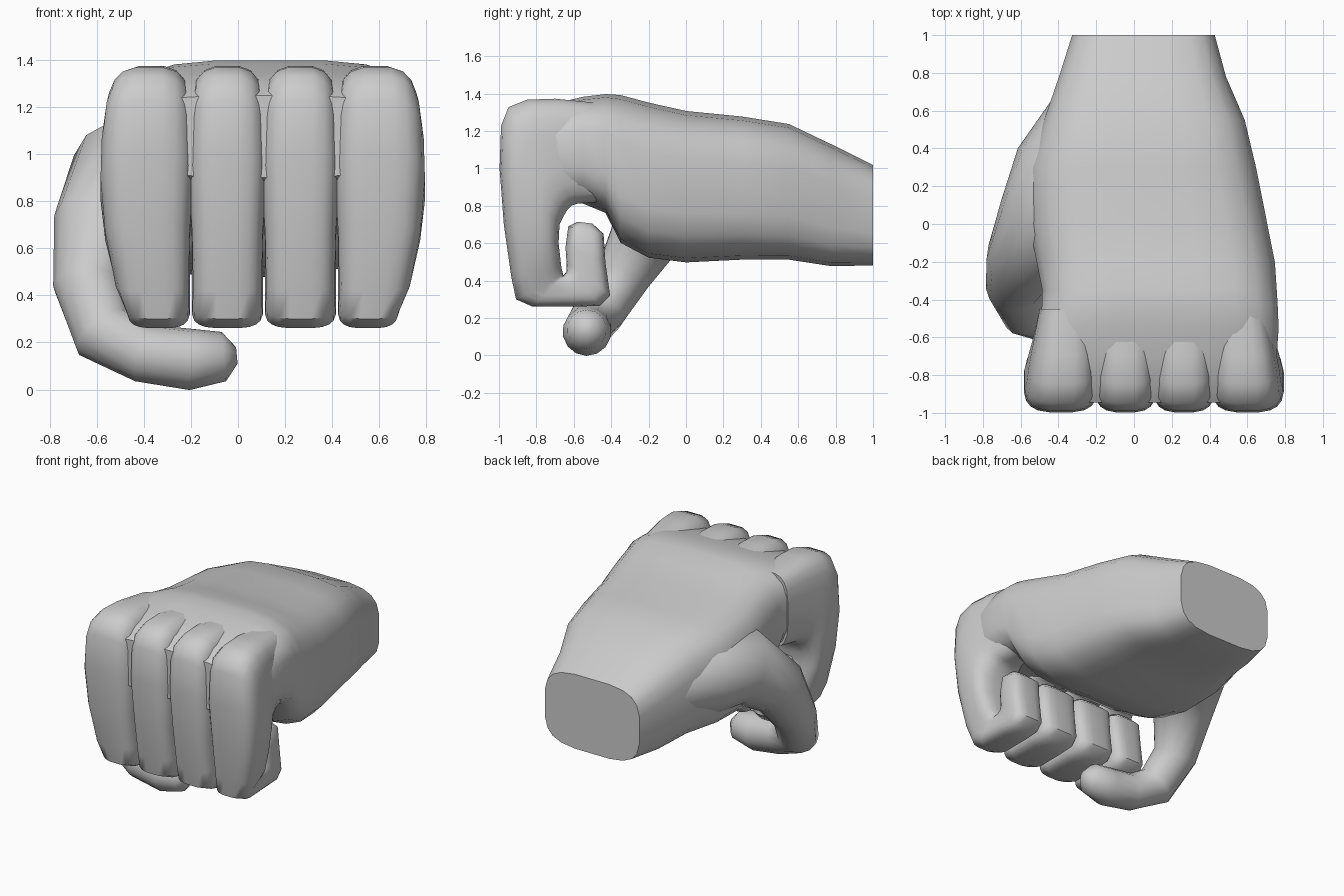
import bpy, bmesh, math
from mathutils import Vector


def loft(name, rings, angle=50):
    """Skin a list of closed rings and cap both ends."""
    bm = bmesh.new()
    loops = [[bm.verts.new(p) for p in r] for r in rings]
    for a, b in zip(loops, loops[1:]):
        n = len(a)
        for i in range(n):
            bm.faces.new((a[i], a[(i + 1) % n], b[(i + 1) % n], b[i]))
    bm.faces.new(loops[0])
    bm.faces.new(loops[-1])
    bmesh.ops.recalc_face_normals(bm, faces=bm.faces)
    me = bpy.data.meshes.new(name)
    bm.to_mesh(me)
    bm.free()
    ob = bpy.data.objects.new(name, me)
    bpy.context.collection.objects.link(ob)
    bpy.ops.object.select_all(action='DESELECT')
    ob.select_set(True)
    bpy.context.view_layer.objects.active = ob
    bpy.ops.object.shade_smooth_by_angle(angle=math.radians(angle))
    return ob


def spow(v, e):
    return math.copysign(abs(v) ** e, v)


def ring(outer, inner, x0, x1, e=0.6, n=20):
    """Rounded box section between two (y, z) points and two x limits."""
    o, i = Vector(outer), Vector(inner)
    mid, half = (o + i) / 2, (o - i) / 2
    pts = []
    for k in range(n):
        t = 2 * math.pi * (k + 0.5) / n
        c, s = spow(math.cos(t), e), spow(math.sin(t), e)
        p = mid + half * s
        pts.append(((x0 + x1) / 2 + (x1 - x0) / 2 * c, p.x, p.y))
    return pts


# Wrist and palm: y, x0, x1, z0, z1
palm = [(1.0, -0.33, 0.43, 0.48, 1.02), (0.78, -0.4, 0.49, 0.475, 1.13),
        (0.55, -0.48, 0.59, 0.51, 1.24), (0.3, -0.56, 0.65, 0.51, 1.28),
        (0.0, -0.56, 0.71, 0.495, 1.31), (-0.2, -0.52, 0.75, 0.52, 1.355),
        (-0.35, -0.49, 0.76, 0.6, 1.395), (-0.43, -0.49, 0.765, 0.76, 1.4),
        (-0.55, -0.52, 0.77, 0.81, 1.385), (-0.7, -0.53, 0.76, 0.81, 1.35),
        (-0.85, -0.5, 0.72, 0.84, 1.31), (-0.945, -0.44, 0.66, 0.9, 1.25)]
loft("palm", [ring((y, z1), (y, z0), x0, x1, 0.55)
              for y, x0, x1, z0, z1 in palm])

# Curled fingers: outer y, z, inner y, z, overlap, sideways bulge
curl = [(-0.45, 1.35, -0.45, 0.82, 0.0, 0.0), (-0.7, 1.375, -0.58, 0.81, 0.005, 0.04),
        (-0.85, 1.37, -0.61, 0.8, 0.008, 0.06), (-0.95, 1.33, -0.63, 0.78, 0.01, 0.07),
        (-0.99, 1.23, -0.65, 0.75, 0.01, 0.08), (-0.998, 1.0, -0.675, 0.7, 0.01, 0.085),
        (-0.975, 0.7, -0.68, 0.6, -0.004, 0.065), (-0.935, 0.42, -0.665, 0.47, -0.008, 0.02),
        (-0.91, 0.3, -0.655, 0.43, -0.006, -0.02), (-0.82, 0.26, -0.65, 0.43, -0.004, -0.03),
        (-0.6, 0.26, -0.64, 0.45, -0.003, -0.04), (-0.46, 0.265, -0.64, 0.47, -0.003, -0.04),
        (-0.405, 0.32, -0.64, 0.5, -0.003, -0.04), (-0.43, 0.5, -0.645, 0.58, -0.003, -0.04),
        (-0.44, 0.65, -0.63, 0.69, -0.006, -0.05), (-0.5, 0.705, -0.58, 0.715, -0.06, -0.09)]
edges = [-0.5, -0.2, 0.11, 0.42, 0.71]
for f, name in enumerate(["index_finger", "middle_finger", "ring_finger", "little_finger"]):
    rings = []
    for oy, oz, iy, iz, lap, bulge in curl:
        x0 = edges[f] - (bulge if f == 0 else lap)
        x1 = edges[f + 1] + (bulge if f == 3 else lap)
        rings.append(ring((oy, oz), (iy, iz), x0, x1, 0.62))
    loft(name, rings)

# Thumb: x, y, z, radius along the centre line
thumb = [(-0.2, 0.65, 0.88, 0.2), (-0.37, 0.3, 0.9, 0.265), (-0.46, 0.02, 0.89, 0.265),
         (-0.59, -0.2, 0.68, 0.2), (-0.635, -0.33, 0.44, 0.15), (-0.57, -0.46, 0.24, 0.14),
         (-0.4, -0.52, 0.155, 0.125), (-0.2, -0.53, 0.128, 0.13),
         (-0.06, -0.53, 0.14, 0.105), (-0.005, -0.53, 0.145, 0.035)]
pts = [Vector(p[:3]) for p in thumb]
rings, side = [], Vector((1, 0, 0))
for k, p in enumerate(pts):
    d = (pts[min(k + 1, len(pts) - 1)] - pts[max(k - 1, 0)]).normalized()
    side = (side - d * side.dot(d)).normalized()
    up = d.cross(side)
    r = thumb[k][3]
    rings.append([p + (side * math.cos(a) + up * math.sin(a)) * r
                  for a in (2 * math.pi * j / 14 for j in range(14))])
loft("thumb", rings, 60)
